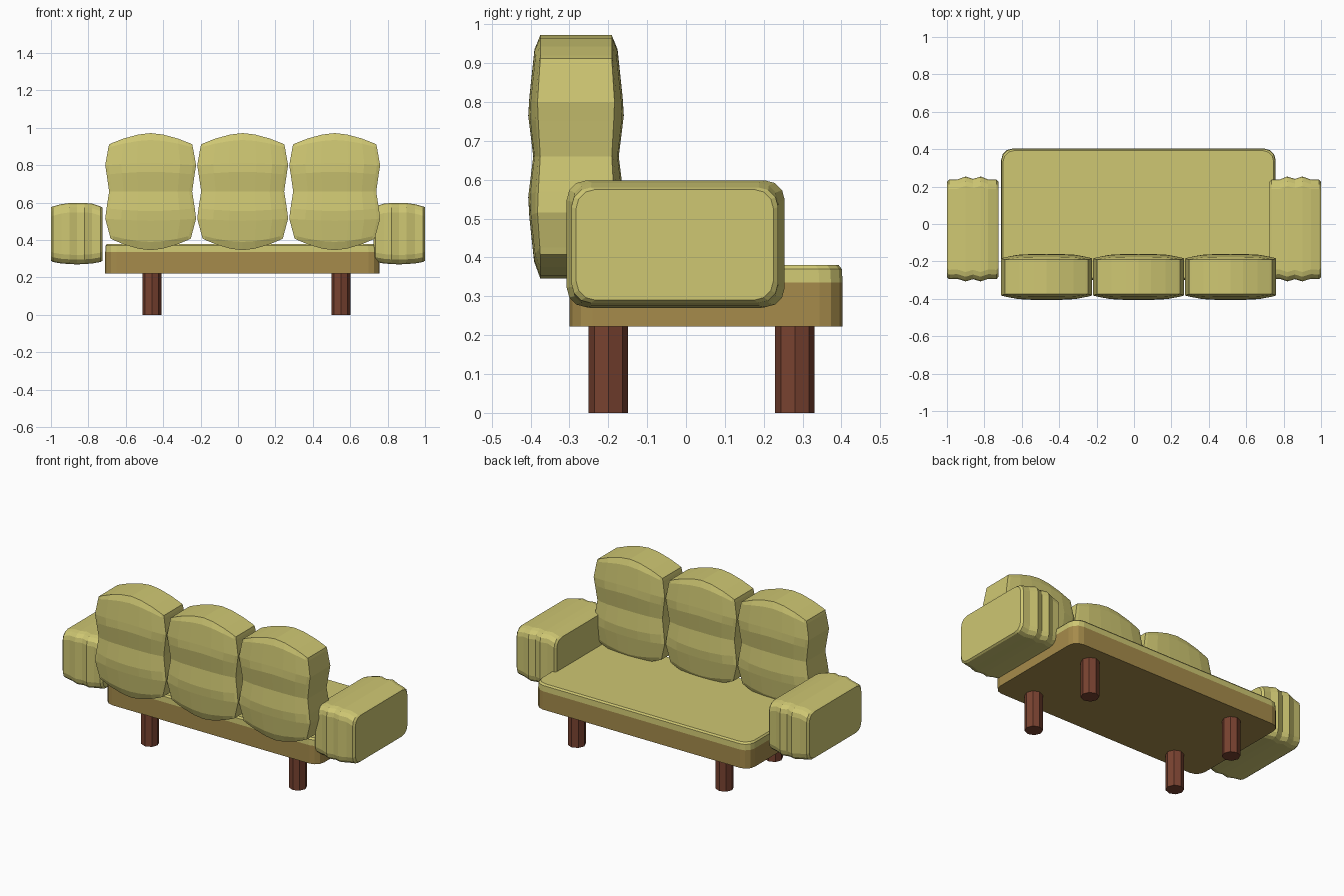
import bpy, bmesh, math

if "Cube" in bpy.data.objects:
    bpy.data.objects.remove(bpy.data.objects["Cube"])


def material(name, rgb):
    m = bpy.data.materials.new(name)
    m.diffuse_color = (*rgb, 1)
    m.use_nodes = True
    m.node_tree.nodes["Principled BSDF"].inputs["Base Color"].default_value = m.diffuse_color
    return m


FABRIC = material("olive_fabric", (0.62, 0.57, 0.17))
WOOD = material("light_wood", (0.38, 0.26, 0.07))
DARK = material("dark_wood", (0.19, 0.055, 0.03))


def make_object(name, bm, mat):
    bmesh.ops.recalc_face_normals(bm, faces=bm.faces)
    me = bpy.data.meshes.new(name)
    bm.to_mesh(me)
    bm.free()
    me.materials.append(mat)
    ob = bpy.data.objects.new(name, me)
    bpy.context.collection.objects.link(ob)
    return ob


def rounded_rect(a0, a1, b0, b1, r, seg=3):
    pts = []
    corners = [(a1 - r, b1 - r), (a0 + r, b1 - r), (a0 + r, b0 + r), (a1 - r, b0 + r)]
    for i, (a, b) in enumerate(corners):
        for k in range(seg + 1):
            t = math.pi / 2 * (i + k / seg)
            pts.append((a + r * math.cos(t), b + r * math.sin(t)))
    return pts


def loft(name, rings, mat):
    bm = bmesh.new()
    loops = [[bm.verts.new(p) for p in ring] for ring in rings]
    n = len(loops[0])
    for lo, hi in zip(loops, loops[1:]):
        for i in range(n):
            j = (i + 1) % n
            bm.faces.new((lo[i], lo[j], hi[j], hi[i]))
    bm.faces.new(loops[0])
    bm.faces.new(loops[-1])
    return make_object(name, bm, mat)


# Seat: wooden base and thin pad with a softened top edge
def slab(name, levels, mat):
    rings = []
    for z, inset in levels:
        plan = rounded_rect(-0.71 + inset, 0.757 - inset, -0.30 + inset, 0.403 - inset, 0.06)
        rings.append([(x, y, z) for x, y in plan])
    loft(name, rings, mat)


slab("seat_base", [(0.222, 0), (0.335, 0)], WOOD)
slab("seat_pad", [(0.335, 0), (0.37, 0.002), (0.38, 0.01)], FABRIC)

# Legs
for row, y in (("front", -0.20), ("back", 0.28)):
    for side, x in (("left", -0.46), ("right", 0.55)):
        rings = [[(x + 0.051 * math.cos(k * math.pi / 4), y + 0.051 * math.sin(k * math.pi / 4), z)
                  for k in range(8)] for z in (0, 0.223)]
        loft(f"{row}_{side}_leg", rings, DARK)

# Armrests: rounded sections swept sideways with scalloped ends
# (x, y min, y max, z min, z max)
ARM = [(0.725, -0.283, 0.225, 0.290, 0.575), (0.735, -0.295, 0.237, 0.283, 0.58),
       (0.780, -0.293, 0.238, 0.275, 0.595), (0.820, -0.307, 0.254, 0.272, 0.598),
       (0.860, -0.295, 0.241, 0.270, 0.598), (0.900, -0.307, 0.254, 0.272, 0.598),
       (0.945, -0.293, 0.238, 0.275, 0.592), (0.990, -0.295, 0.237, 0.283, 0.58),
       (1.0, -0.283, 0.225, 0.290, 0.575)]
for side, s in (("left", -1), ("right", 1)):
    rings = [[(s * x, y, z) for y, z in rounded_rect(y0, y1, z0, z1, 0.05)]
             for x, y0, y1, z0, z1 in ARM]
    loft(f"{side}_armrest", rings, FABRIC)

# Back cushions: puffy grids, (edge z, arch at centre, half width, rim depth, bulge)
ROWS = [(0.912, 0.060, 0.222, 0.092, 0.0), (0.895, 0.040, 0.226, 0.093, 0.014),
        (0.800, 0.012, 0.243, 0.099, 0.021), (0.750, 0.015, 0.235, 0.097, 0.026),
        (0.660, 0.000, 0.222, 0.092, 0.018), (0.570, -0.015, 0.236, 0.097, 0.026),
        (0.515, -0.012, 0.243, 0.099, 0.021), (0.425, -0.035, 0.219, 0.093, 0.015),
        (0.408, -0.062, 0.215, 0.092, 0.0)]
COLS = [-1, -0.93, -0.65, -0.3, 0, 0.3, 0.65, 0.93, 1]


def back_cushion(name, cx, cy=-0.283):
    bm = bmesh.new()
    sheets = []
    for s in (-1, 1):
        sheets.append([[bm.verts.new((cx + u * w,
                                      cy + s * (rim + bulge * (1 - u ** 4)),
                                      z + arch * (1 - abs(u) ** 1.7)))
                        for u in COLS] for z, arch, w, rim, bulge in ROWS])
    nr, nc = len(ROWS), len(COLS)
    for g in sheets:
        for r in range(nr - 1):
            for c in range(nc - 1):
                bm.faces.new((g[r][c], g[r][c + 1], g[r + 1][c + 1], g[r + 1][c]))
    rim = ([(0, c) for c in range(nc)] + [(r, nc - 1) for r in range(1, nr)]
           + [(nr - 1, c) for c in range(nc - 2, -1, -1)] + [(r, 0) for r in range(nr - 2, 0, -1)])
    f, b = sheets
    for (r0, c0), (r1, c1) in zip(rim, rim[1:] + rim[:1]):
        bm.faces.new((f[r0][c0], f[r1][c1], b[r1][c1], b[r0][c0]))
    make_object(name, bm, FABRIC)


for label, cx in (("left", -0.467), ("middle", 0.025), ("right", 0.517)):
    back_cushion(f"{label}_back_cushion", cx)
